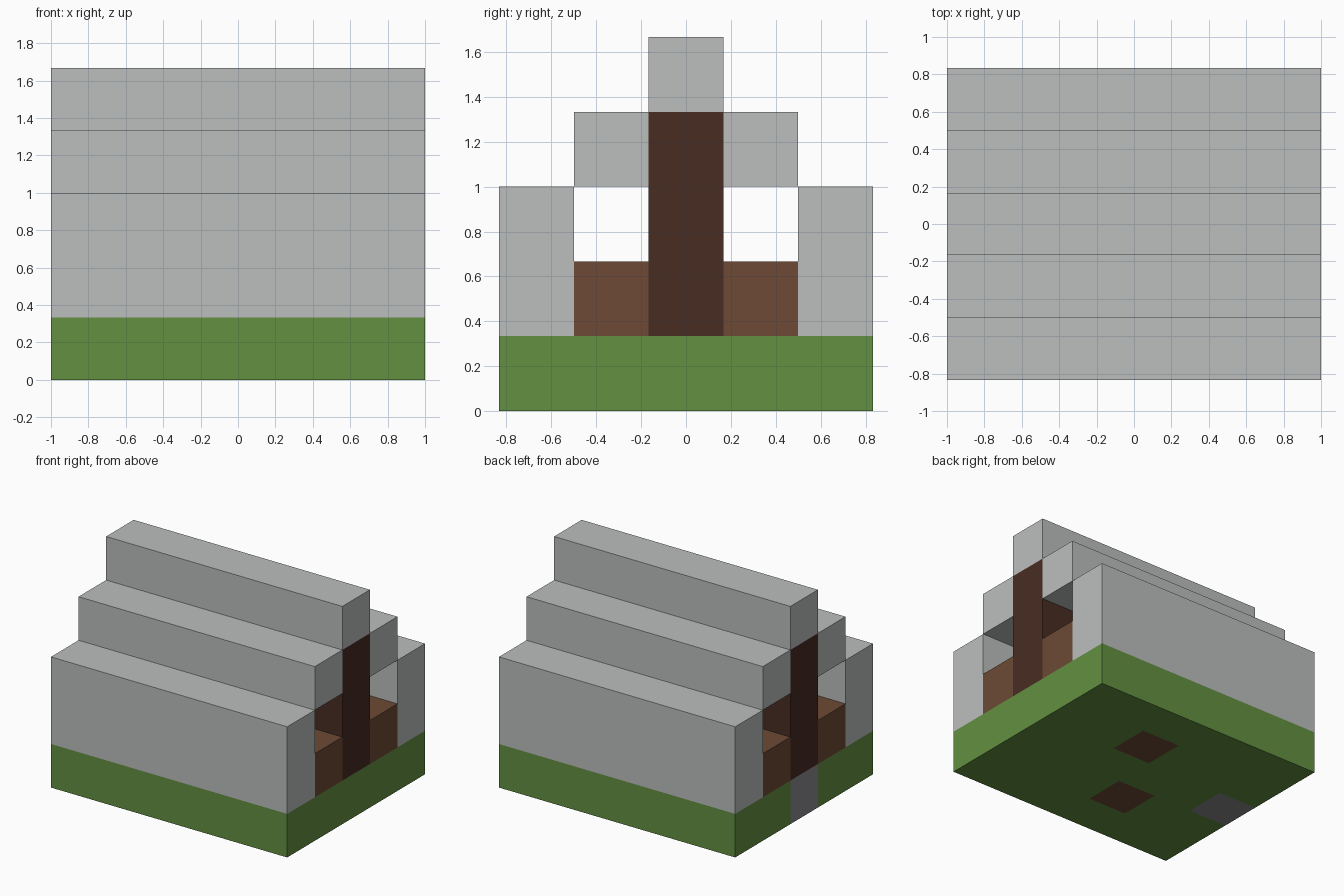
import bpy, bmesh
from mathutils import Matrix, Vector

if "Cube" in bpy.data.objects:
    bpy.data.objects.remove(bpy.data.objects["Cube"], do_unlink=True)

U = 1 / 3  # block size; all block coordinates below count from the middle of the floor


def make_material(name, rgb):
    linear = [(c / 255 / 12.92) if c < 11 else ((c / 255 + 0.055) / 1.055) ** 2.4 for c in rgb]
    mat = bpy.data.materials.new(name)
    mat.use_nodes = True
    mat.diffuse_color = (*linear, 1)
    mat.node_tree.nodes["Principled BSDF"].inputs["Base Color"].default_value = (*linear, 1)
    return mat


grass = make_material("grass green", (98, 144, 64))
cloth = make_material("light grey", (187, 191, 190))
earth = make_material("earth brown", (109, 74, 53))
wood = make_material("dark wood", (72, 44, 34))
stone = make_material("stone grey", (137, 135, 139))


def finish(name, bm, *materials):
    mesh = bpy.data.meshes.new(name)
    bm.to_mesh(mesh)
    bm.free()
    for mat in materials:
        mesh.materials.append(mat)
    obj = bpy.data.objects.new(name, mesh)
    bpy.context.collection.objects.link(obj)
    return obj


def block(name, low, high, mat):
    low, high = Vector(low) * U, Vector(high) * U
    bm = bmesh.new()
    bmesh.ops.create_cube(bm, size=1, matrix=Matrix.Translation((low + high) / 2)
                          @ Matrix.Diagonal((*(high - low), 1)))
    return finish(name, bm, mat)


# Ground slab of square blocks, with earth and stone patches going right through
bm = bmesh.new()
bmesh.ops.create_grid(bm, x_segments=6, y_segments=5, size=1,
                      matrix=Matrix.Diagonal((3 * U, 2.5 * U, 1, 1)))
top = bmesh.ops.extrude_face_region(bm, geom=bm.faces[:], use_keep_orig=True)["geom"]
bmesh.ops.translate(bm, vec=(0, 0, U), verts=[v for v in top if isinstance(v, bmesh.types.BMVert)])
bmesh.ops.recalc_face_normals(bm, faces=bm.faces)
patches = {(0.5, 1): 1, (-0.5, -1): 1, (-2.5, 0): 2}
for face in bm.faces:
    inside = (face.calc_center_median() - face.normal * U / 2) / U
    for (x, y), index in patches.items():
        if abs(inside.x - x) < 0.1 and abs(inside.y - y) < 0.1:
            face.material_index = index
finish("ground", bm, grass, earth, stone)

# Stepped tent cover: side walls, lower roof steps and ridge
for side, s in (("back", 1), ("front", -1)):
    for part, inner, outer, z0, z1 in (("wall", 1.5, 2.5, 1, 3), ("roof_step", 0.5, 1.5, 3, 4)):
        y0, y1 = sorted((s * inner, s * outer))
        block(f"{side}_{part}", (-3, y0, z0), (3, y1, z1), cloth)
block("roof_ridge", (-3, -0.5, 4), (3, 0.5, 5), cloth)

# Post and low banks closing each open end
for end, x in (("left", 2), ("right", -3)):
    block(f"{end}_post", (x, -0.5, 1), (x + 1, 0.5, 4), wood)
    for side, y in (("back", 0.5), ("front", -1.5)):
        block(f"{end}_{side}_bank", (x, y, 1), (x + 1, y + 1, 2), earth)
